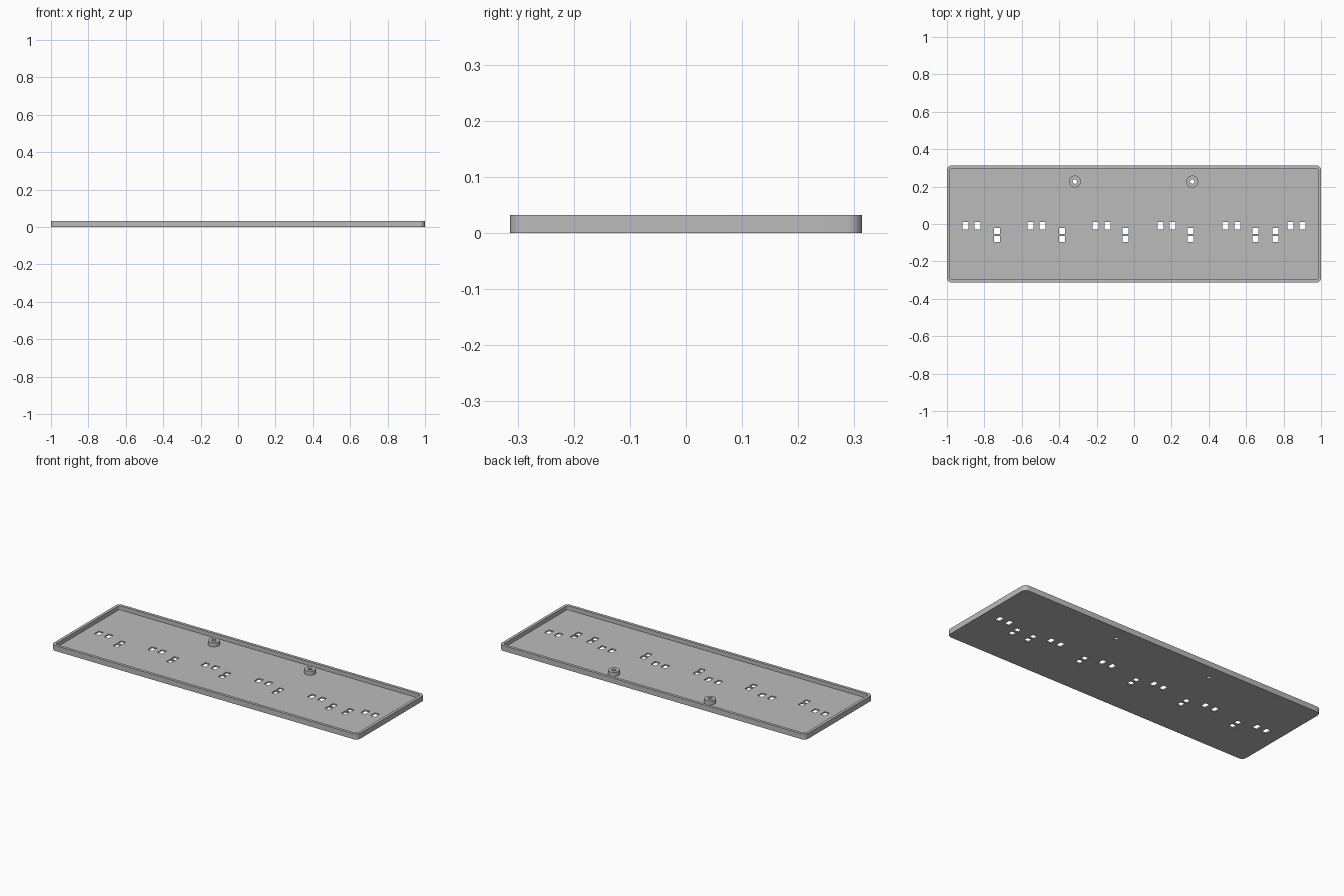
import bpy, bmesh
from mathutils import Matrix, Vector

old = bpy.data.objects.get("Cube")
if old:
    bpy.data.objects.remove(old, do_unlink=True)

HALF_Y, HEIGHT, FLOOR, WALL = 0.314, 0.032, 0.008, 0.017
BOSSES = [(-0.316, 0.227), (0.312, 0.227)]

grey = bpy.data.materials.new("plain grey")
grey.use_nodes = True
colour = (0.5, 0.5, 0.5, 1)
grey.diffuse_color = colour
grey.node_tree.nodes["Principled BSDF"].inputs["Base Color"].default_value = colour


def add_box(bm, x, y, sx, sy, z0, z1, radius=0):
    """Box with optionally rounded vertical edges."""
    m = Matrix.Translation((x, y, (z0 + z1) / 2)) @ Matrix.Diagonal((sx, sy, z1 - z0, 1))
    verts = bmesh.ops.create_cube(bm, size=1, matrix=m)["verts"]
    if radius:
        upright = [e for e in {e for v in verts for e in v.link_edges}
                   if abs(e.verts[0].co.z - e.verts[1].co.z) > 1e-4]
        bmesh.ops.bevel(bm, geom=upright, offset=radius, segments=8,
                        profile=0.5, affect='EDGES')


def add_cylinder(bm, x, y, r, z0, z1):
    bmesh.ops.create_cone(bm, cap_ends=True, segments=32, radius1=r, radius2=r,
                          depth=z1 - z0, matrix=Matrix.Translation((x, y, (z0 + z1) / 2)))


def make_object(name, bm):
    mesh = bpy.data.meshes.new(name)
    bm.to_mesh(mesh)
    bm.free()
    ob = bpy.data.objects.new(name, mesh)
    bpy.context.collection.objects.link(ob)
    mesh.materials.append(grey)
    return ob


def cut(ob, cutter):
    """Subtract the cutter and bake the result."""
    mod = ob.modifiers.new("cut", 'BOOLEAN')
    mod.operation, mod.solver, mod.object = 'DIFFERENCE', 'EXACT', cutter
    deps = bpy.context.evaluated_depsgraph_get()
    baked = bpy.data.meshes.new_from_object(ob.evaluated_get(deps))
    ob.modifiers.clear()
    ob.data = baked


# Tray with rounded corners
bm = bmesh.new()
add_box(bm, 0, 0, 2, 2 * HALF_Y, 0, HEIGHT, 0.027)
tray = make_object("tray", bm)

# Cavity inside the rim
bm = bmesh.new()
add_box(bm, 0, 0, 2 - 2 * WALL, 2 * (HALF_Y - WALL), FLOOR, 0.1, 0.01)
cavity = make_object("cavity_cutter", bm)

# Slots in the floor and screw holes
bm = bmesh.new()
for i in range(6):
    centre = -0.869 + i * 0.3476
    for side in (-1, 1):
        add_box(bm, centre + side * 0.032, -0.009, 0.031, 0.042, -0.05, 0.05)
for x in (-0.733, -0.385, -0.046, 0.302, 0.65, 0.757):
    for y in (-0.037, -0.08):
        add_box(bm, x, y, 0.031, 0.032, -0.05, 0.05)
for x, y in BOSSES:
    add_cylinder(bm, x, y, 0.012, -0.05, 0.05)
holes = make_object("hole_cutter", bm)

cut(tray, cavity)
cut(tray, holes)
parts = [tray]

# Screw bosses
for label, (x, y) in zip(("right", "left"), BOSSES):
    bm = bmesh.new()
    add_cylinder(bm, x, y, 0.032, FLOOR / 2, HEIGHT)
    boss = make_object(label + "_screw_boss", bm)
    cut(boss, holes)
    parts.append(boss)

for helper in (cavity, holes):
    bpy.data.objects.remove(helper, do_unlink=True)

# Smooth curved sides, sharp edges kept
for ob in bpy.context.selected_objects:
    ob.select_set(False)
for ob in parts:
    ob.select_set(True)
bpy.context.view_layer.objects.active = tray
bpy.ops.object.shade_smooth_by_angle()
